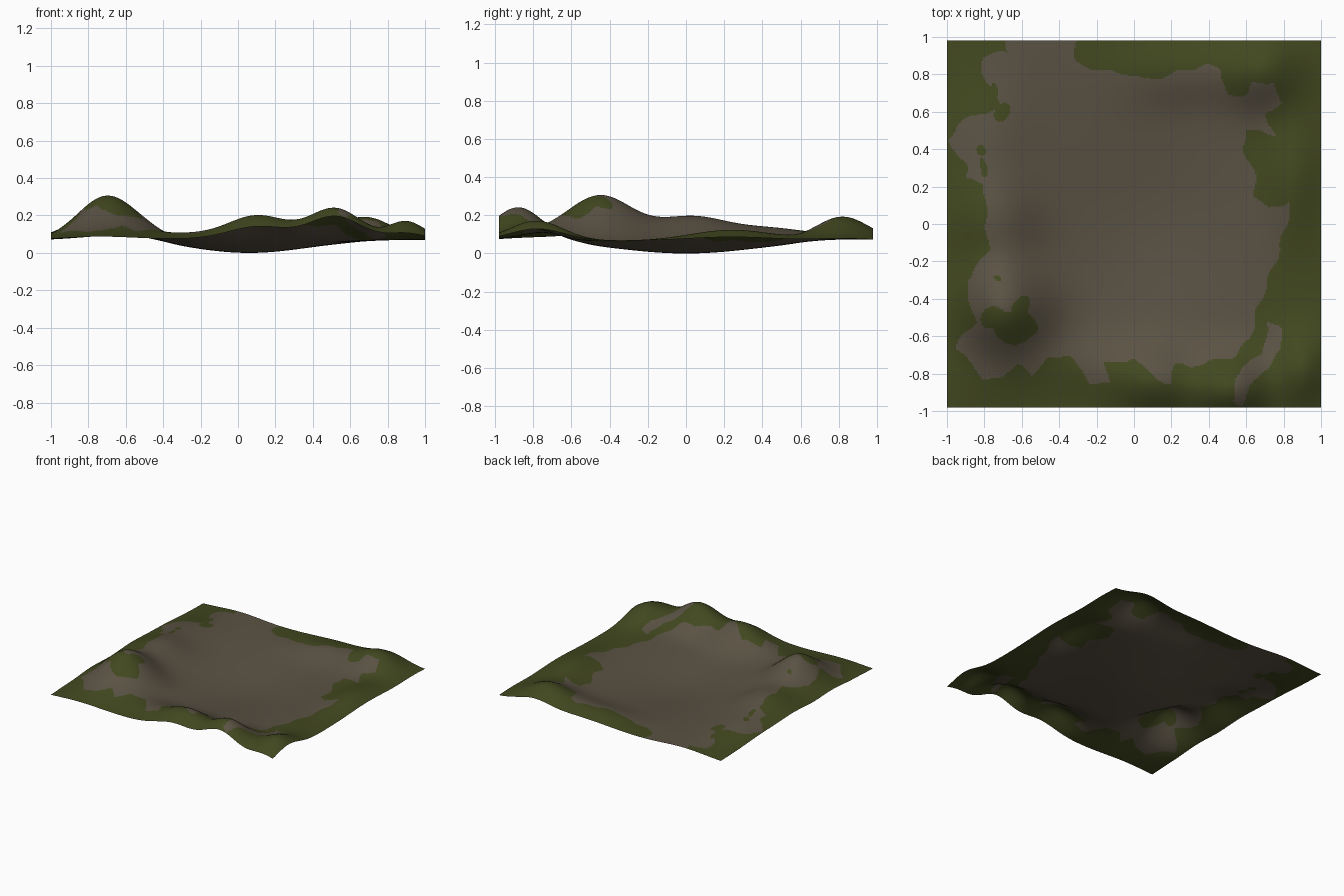
import bpy, bmesh, math

HALF_X, HALF_Y, CELLS = 1.0, 0.98, 250
BASE = 0.068

# Hills and hollow: centre x, centre y, height, spread x, spread y
HILLS = [
    (0.06, 0.0, -0.068, 0.31, 0.37),    # basin
    (-0.70, -0.45, 0.232, 0.155, 0.175),  # tall left hill
    (-0.47, -0.48, 0.026, 0.11, 0.15),  # its foot
    (-0.74, 0.02, 0.115, 0.17, 0.18),   # left ridge
    (-0.78, 0.42, 0.060, 0.17, 0.22),
    (0.52, -0.88, 0.170, 0.14, 0.13),   # front ridge
    (0.11, -0.84, 0.130, 0.16, 0.13),
    (-0.25, -0.75, 0.037, 0.22, 0.12),
    (-0.75, -0.83, 0.027, 0.2, 0.15),
    (0.90, -0.78, 0.100, 0.10, 0.14),   # front right hump
    (0.85, 0.24, 0.058, 0.10, 0.22),    # right ridge
    (0.69, 0.82, 0.108, 0.14, 0.14),    # back right hill
    (0.28, 0.82, 0.057, 0.26, 0.13),    # back ridge
    (-0.65, 0.92, 0.022, 0.18, 0.3),
]

# Outline of the bare earth, seen from above
EARTH = [
    (-.31, 1), (-.31, .87), (-.2, .82), (-.05, .81), (.05, .77), (.2, .8),
    (.38, .85), (.47, .82), (.49, .7), (.6, .68), (.64, .75), (.76, .76),
    (.78, .64), (.7, .6), (.76, .48), (.6, .5), (.58, .42), (.64, .3),
    (.65, .15), (.72, .08), (.84, .12), (.8, -.05), (.76, -.2), (.7, -.35),
    (.66, -.45), (.62, -.62), (.55, -.7), (.3, -.76), (.22, -.75), (.2, -.86),
    (.13, -.83), (.0, -.72), (-.15, -.75), (-.14, -.86), (-.25, -.84),
    (-.32, -.72), (-.45, -.7), (-.55, -.82), (-.63, -.73), (-.7, -.83),
    (-.8, -.82), (-.96, -.67), (-.85, -.52), (-.9, -.3), (-.78, -.15),
    (-.8, .2), (-.9, .25), (-.9, .32), (-.99, .45), (-.95, .54), (-.72, .62),
    (-.82, .85), (-.82, .9), (-.68, .92), (-.68, 1),
]
# Separate earth patch on the front right hill
PATCH = [(.71, -.52), (.78, -.56), (.79, -.68), (.69, -.78), (.57, -.97),
         (.52, -.94), (.57, -.77), (.70, -.68)]
# Grass islands inside the earth: centre and radii
ISLANDS = [(-.64, -.55, .12, .09), (-.74, -.51, .09, .06), (-.6, -.45, .045, .06),
           (-.70, .59, .04, .05), (-.75, .71, .02, .04),
           (-.81, .3, .02, .05), (-.81, .39, .025, .03), (-.73, -.29, .02, .015)]


def height(x, y):
    return BASE + sum(h * math.exp(-((x - cx) / sx) ** 2 / 2 - ((y - cy) / sy) ** 2 / 2)
                      for cx, cy, h, sx, sy in HILLS)


def inside(x, y, poly):
    hit = False
    for (x1, y1), (x2, y2) in zip(poly, poly[1:] + poly[:1]):
        if (y1 > y) != (y2 > y) and x < x1 + (y - y1) * (x2 - x1) / (y2 - y1):
            hit = not hit
    return hit


def is_earth(x, y):
    # small wobble makes the border ragged
    wx = x + 0.010 * math.sin(31 * y + 5 * x)
    wy = y + 0.010 * math.sin(33 * x + 4 * y)
    if any(((wx - cx) / rx) ** 2 + ((wy - cy) / ry) ** 2 < 1 for cx, cy, rx, ry in ISLANDS):
        return False
    return inside(wx, wy, EARTH) or inside(wx, wy, PATCH)


def material(name, colour):
    m = bpy.data.materials.new(name)
    m.diffuse_color = (*colour, 1)
    return m


# Terrain sheet: a fine grid lifted by the hills
bm = bmesh.new()
bmesh.ops.create_grid(bm, x_segments=CELLS, y_segments=CELLS, size=1)
for v in bm.verts:
    v.co.x *= HALF_X
    v.co.y *= HALF_Y
    v.co.z = height(v.co.x, v.co.y)
low = min(v.co.z for v in bm.verts)
for v in bm.verts:
    v.co.z -= low

# Paint earth and grass by position
for f in bm.faces:
    c = f.calc_center_median()
    f.material_index = 1 if is_earth(c.x, c.y) else 0
    f.smooth = True

mesh = bpy.data.meshes.new("terrain")
bm.to_mesh(mesh)
bm.free()
mesh.materials.append(material("grass green", (0.054, 0.064, 0.014)))
mesh.materials.append(material("earth brown", (0.102, 0.084, 0.057)))
bpy.context.collection.objects.link(bpy.data.objects.new("terrain", mesh))
